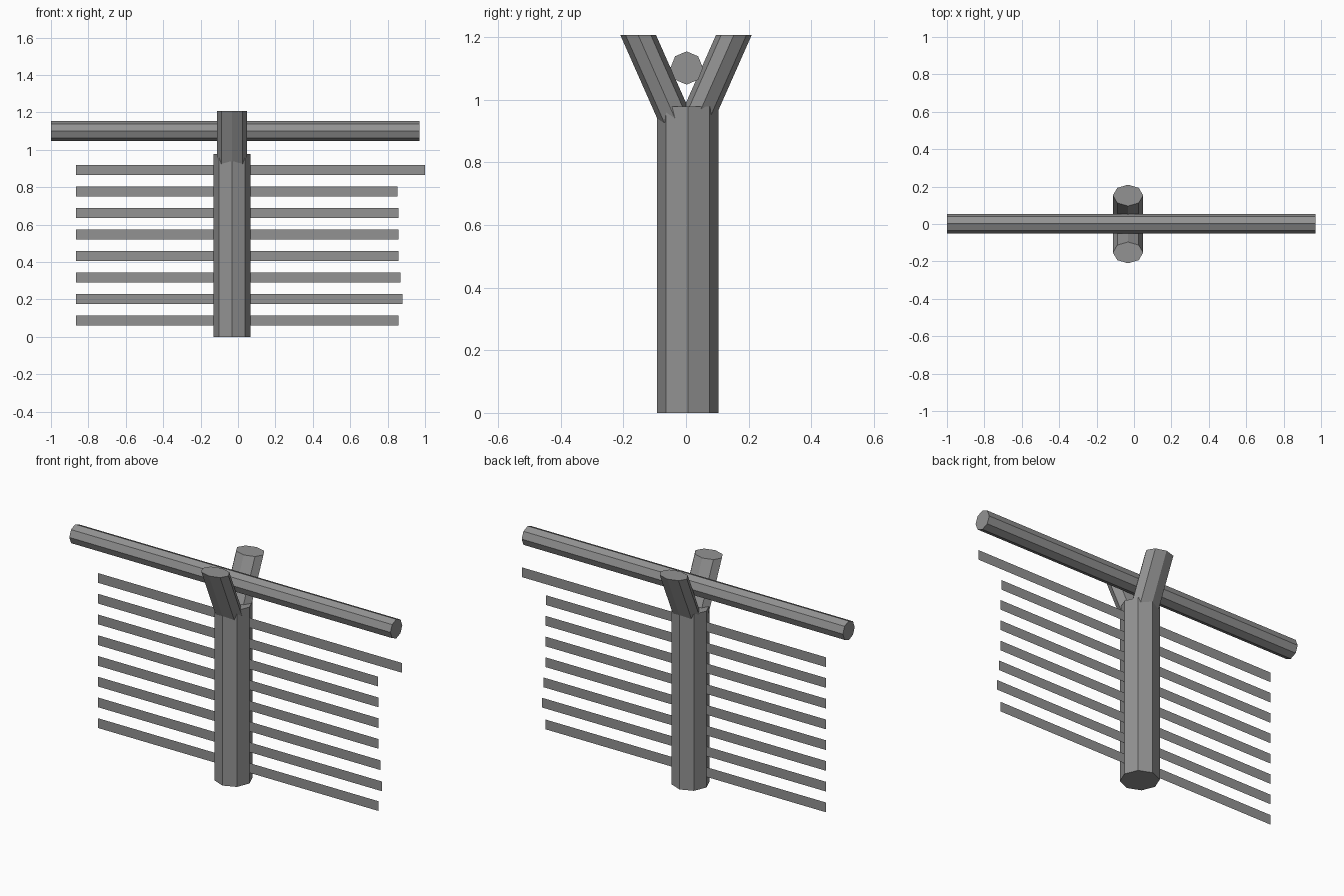
import bpy, bmesh
from math import cos, sin, pi
from mathutils import Vector

if "Cube" in bpy.data.objects:
    bpy.data.objects.remove(bpy.data.objects["Cube"])

# Dark grey shared by all parts
dark_grey = bpy.data.materials.new("dark_grey")
dark_grey.diffuse_color = (0.29, 0.29, 0.29, 1)
dark_grey.use_nodes = True
dark_grey.node_tree.nodes["Principled BSDF"].inputs["Base Color"].default_value = dark_grey.diffuse_color


def make_object(name, bm):
    mesh = bpy.data.meshes.new(name)
    bm.to_mesh(mesh)
    bm.free()
    mesh.materials.append(dark_grey)
    obj = bpy.data.objects.new(name, mesh)
    bpy.context.collection.objects.link(obj)
    return obj


def octagon_prism(name, start, end, u, v):
    """Eight-sided bar from start to end; u and v span its cross-section."""
    bm = bmesh.new()
    rings = []
    for centre in (start, end):
        rings.append([bm.verts.new(Vector(centre) + Vector(u) * cos(i * pi / 4)
                                   + Vector(v) * sin(i * pi / 4)) for i in range(8)])
    low, high = rings
    for i in range(8):
        j = (i + 1) % 8
        bm.faces.new((low[i], low[j], high[j], high[i]))
    bm.faces.new(low[::-1])
    bm.faces.new(high)
    bmesh.ops.recalc_face_normals(bm, faces=bm.faces)
    return make_object(name, bm)


POST_X = -0.032

# Upright trunk
octagon_prism("post", (POST_X, 0.006, 0), (POST_X, 0.006, 0.978),
              (0.098, 0, 0), (0, 0.098, 0))

# Forked arms with level-cut tops, rooted inside the post
for side, label in ((-1, "front"), (1, "back")):
    octagon_prism(f"fork_arm_{label}", (POST_X, side * 0.004, 0.87),
                  (POST_X, side * 0.153, 1.207), (0.081, 0, 0), (0, 0.057, 0))

# Horizontal rail resting in the fork
octagon_prism("top_rail", (-1.0, 0.002, 1.101), (0.97, 0.002, 1.101),
              (0, 0.052, 0), (0, 0, 0.053))

# Thin flat slats, bottom to top, with uneven right ends
right_ends = (0.858, 0.88, 0.869, 0.858, 0.858, 0.858, 0.853, 1.0)
for i, right in enumerate(right_ends):
    z = 0.086 + i * 0.115
    bm = bmesh.new()
    bm.faces.new([bm.verts.new((x, 0.007, z + dz)) for x, dz in
                  ((-0.865, -0.027), (right, -0.027), (right, 0.027), (-0.865, 0.027))])
    make_object(f"slat_{i + 1}", bm)
